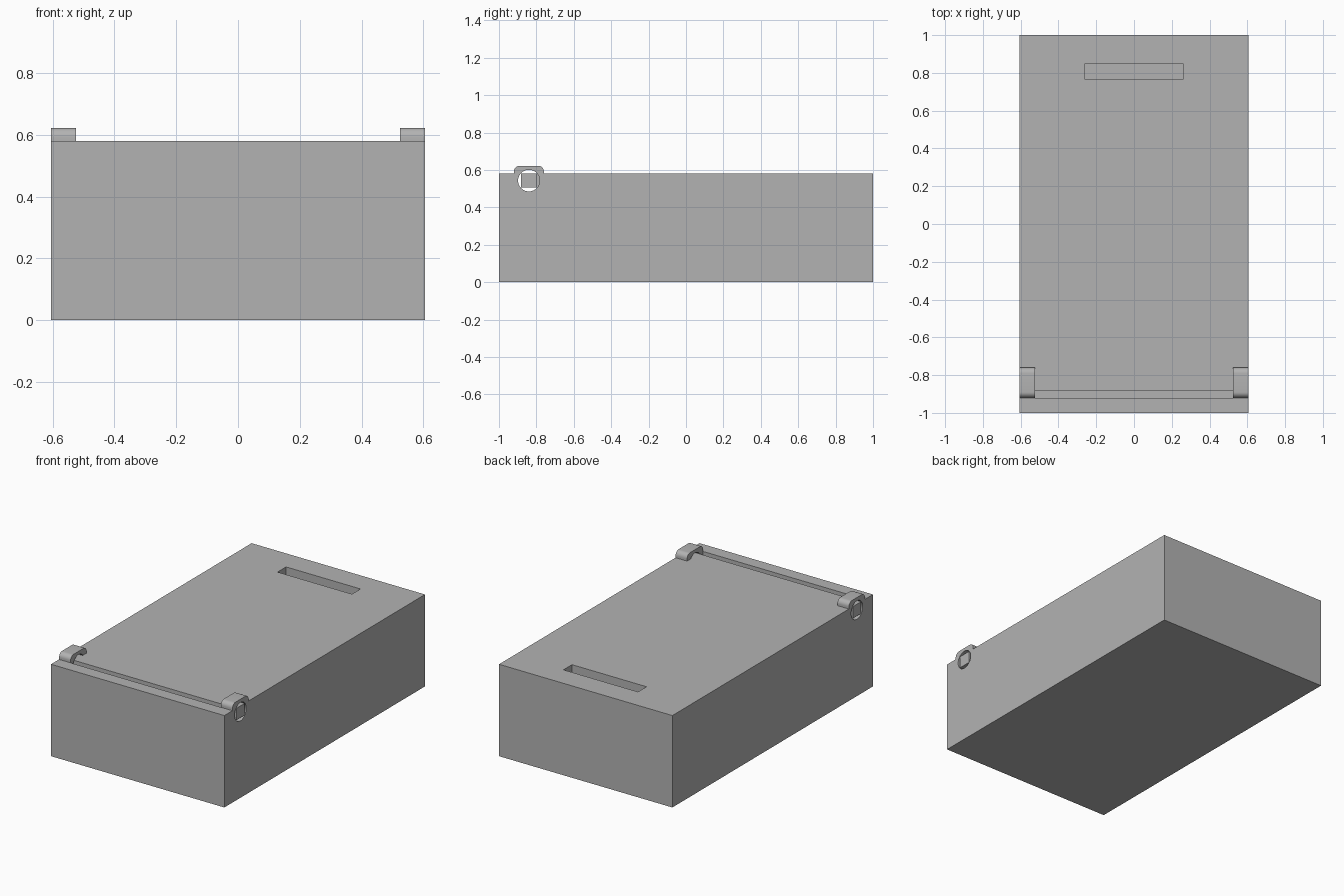
import bpy, bmesh, math
from mathutils import Vector

default = bpy.data.objects.get("Cube")
if default:
    bpy.data.objects.remove(default, do_unlink=True)

grey = bpy.data.materials.new("light grey plastic")
grey.use_nodes = True
COLOUR = (0.45, 0.45, 0.45, 1)
grey.diffuse_color = COLOUR
grey.node_tree.nodes["Principled BSDF"].inputs["Base Color"].default_value = COLOUR

HALF_W, HALF_L, TOP = 0.605, 1.0, 0.58
WALL = 0.08
IN_W, IN_L = HALF_W - WALL, HALF_L - WALL
HINGE_Y, HINGE_Z, BORE = -0.84, 0.543, 0.058


def extrude(name, outline, direction):
    """Solid made by sweeping a closed outline along a direction."""
    bm = bmesh.new()
    face = bm.faces.new([bm.verts.new(p) for p in outline])
    swept = bmesh.ops.extrude_face_region(bm, geom=[face])["geom"]
    bmesh.ops.translate(bm, vec=Vector(direction),
                        verts=[v for v in swept if isinstance(v, bmesh.types.BMVert)])
    bmesh.ops.recalc_face_normals(bm, faces=bm.faces)
    mesh = bpy.data.meshes.new(name)
    bm.to_mesh(mesh)
    bm.free()
    obj = bpy.data.objects.new(name, mesh)
    bpy.context.collection.objects.link(obj)
    mesh.materials.append(grey)
    return obj


def block(name, x, y, z):
    """Box symmetric in x, with y and z ranges."""
    outline = [(-x, y[0], z[0]), (x, y[0], z[0]), (x, y[1], z[0]), (-x, y[1], z[0])]
    return extrude(name, outline, (0, 0, z[1] - z[0]))


def cut(obj, cutter):
    """Subtract a cutter and remove it."""
    mod = obj.modifiers.new("cut", "BOOLEAN")
    mod.operation, mod.solver, mod.object = "DIFFERENCE", "EXACT", cutter
    bpy.context.view_layer.objects.active = obj
    bpy.ops.object.modifier_apply(modifier=mod.name)
    bpy.data.objects.remove(cutter, do_unlink=True)


def arc(y, z, r, start, end, steps):
    """Arc points in the y-z plane at the right side."""
    angles = [math.radians(start + (end - start) * i / steps) for i in range(steps + 1)]
    return [(-HALF_W, y + r * math.cos(a), z + r * math.sin(a)) for a in angles]


# Box body: side profile with a rounded hinge lug, hollowed between the walls
R, LUG_TOP, LUG = 0.03, 0.622, 0.08
profile = [(-HALF_W, HALF_L, 0), (-HALF_W, HALF_L, TOP), (-HALF_W, HINGE_Y + LUG, TOP)]
profile += arc(HINGE_Y + LUG - R, LUG_TOP - R, R, 0, 90, 8)
profile += arc(HINGE_Y - LUG + R, LUG_TOP - R, R, 90, 180, 8)
profile += [(-HALF_W, HINGE_Y - LUG, TOP), (-HALF_W, -HALF_L, TOP), (-HALF_W, -HALF_L, 0)]
body = extrude("box_body", profile, (2 * HALF_W, 0, 0))
cut(body, block("cavity", IN_W, (-IN_L, IN_L), (WALL, 1)))

# Round hinge bores through both side walls
circle = [(-1, p[1], p[2]) for p in arc(HINGE_Y, HINGE_Z, BORE, 0, 360, 40)[:-1]]
cut(body, extrude("bore", circle, (2, 0, 0)))

# Lid: flush plate with square hinge pins on both sides
PIN = 0.041
left_edge = [(IN_W, HINGE_Y + PIN), (HALF_W, HINGE_Y + PIN),
             (HALF_W, HINGE_Y - PIN), (IN_W, HINGE_Y - PIN)]
plan = [(IN_W, IN_L)] + left_edge
plan += [(-x, y) for x, y in reversed(plan)]
lid = extrude("lid", [(x, y, TOP - 0.075) for x, y in plan], (0, 0, 0.075))

# Finger slot near the back of the lid
cut(lid, block("finger_slot", 0.26, (0.765, 0.85), (0.4, 0.7)))

# Smooth the rounded lugs and bores, keeping edges sharp
for obj in (body, lid):
    bpy.ops.object.select_all(action="DESELECT")
    obj.select_set(True)
    bpy.context.view_layer.objects.active = obj
    bpy.ops.object.shade_smooth_by_angle(angle=math.radians(30))
